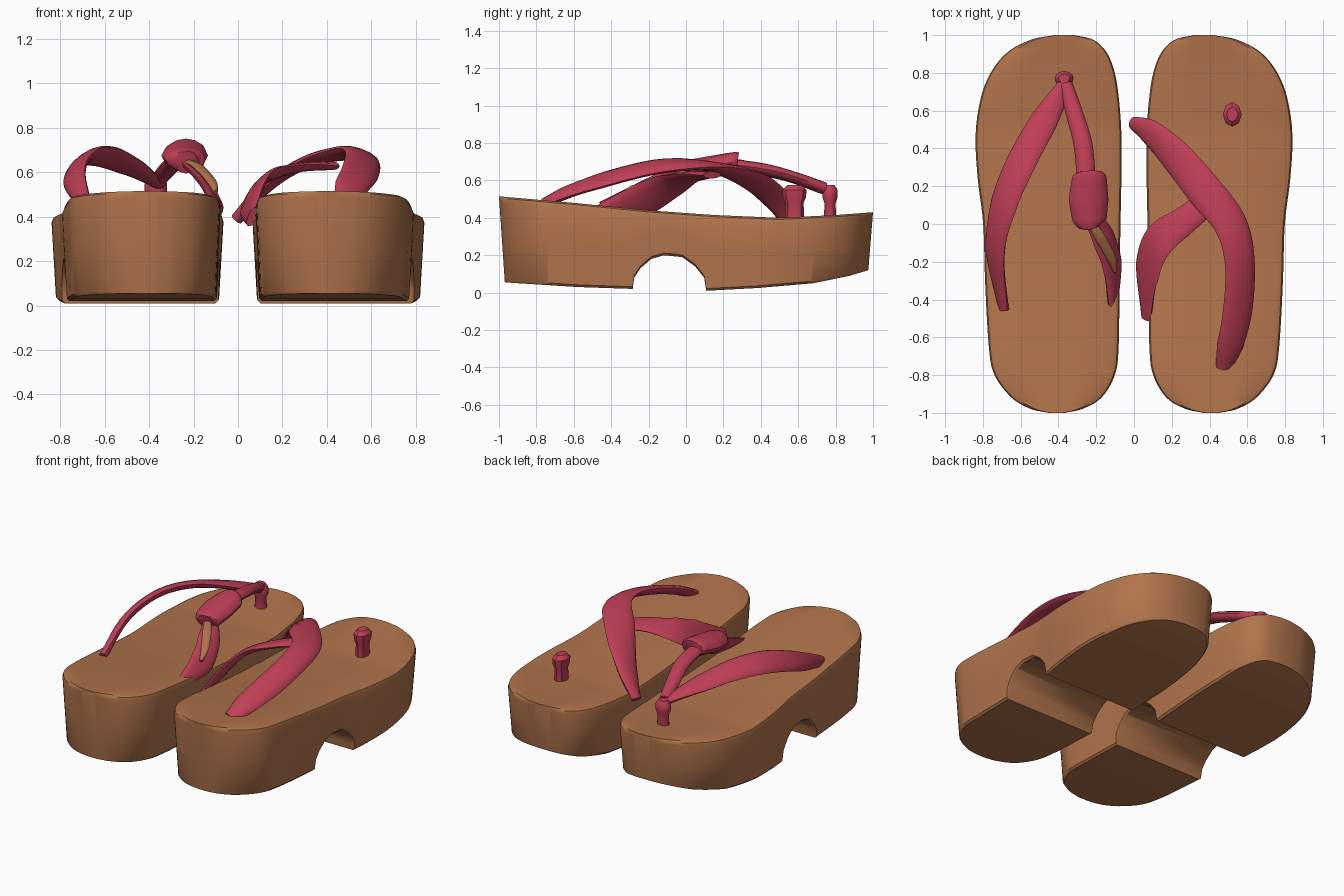
import bpy, bmesh, math
from mathutils import Vector

cube = bpy.data.objects.get("Cube")
if cube:
    bpy.data.objects.remove(cube, do_unlink=True)


def material(name, colour):
    mat = bpy.data.materials.new(name)
    mat.use_nodes = True
    mat.diffuse_color = colour
    bsdf = next(n for n in mat.node_tree.nodes if n.type == 'BSDF_PRINCIPLED')
    bsdf.inputs["Base Color"].default_value = colour
    bsdf.inputs["Roughness"].default_value = 0.7
    return mat


WOOD = material("warm wood", (0.44, 0.175, 0.072, 1))
CLOTH = material("rose cloth", (0.53, 0.05, 0.095, 1))


def loft(name, rings, mat):
    """Skin a row of closed rings and cap both ends."""
    bm = bmesh.new()
    rows = [[bm.verts.new(p) for p in ring] for ring in rings]
    n = len(rows[0])
    for a, b in zip(rows, rows[1:]):
        for i in range(n):
            j = (i + 1) % n
            bm.faces.new((a[i], a[j], b[j], b[i]))
    bm.faces.new(rows[0])
    bm.faces.new(rows[-1])
    bmesh.ops.recalc_face_normals(bm, faces=bm.faces[:])
    mesh = bpy.data.meshes.new(name)
    bm.to_mesh(mesh)
    bm.free()
    mesh.materials.append(mat)
    obj = bpy.data.objects.new(name, mesh)
    bpy.context.collection.objects.link(obj)
    bpy.ops.object.select_all(action='DESELECT')
    obj.select_set(True)
    bpy.context.view_layer.objects.active = obj
    bpy.ops.object.shade_smooth_by_angle(angle=math.radians(40))
    return obj


def smooth_path(points, steps=5):
    """Catmull-Rom curve through the points."""
    p = [Vector(q) for q in points]
    p = [2 * p[0] - p[1]] + p + [2 * p[-1] - p[-2]]
    out = []
    for a, b, c, d in zip(p, p[1:], p[2:], p[3:]):
        for s in range(steps):
            t = s / steps
            out.append(0.5 * (2 * b + (c - a) * t + (2 * a - 5 * b + 4 * c - d) * t ** 2
                              + (3 * b - a - 3 * c + d) * t ** 3))
    return out + [p[-2]]


def lerp(table, x, col=1):
    for a, b in zip(table, table[1:]):
        if x <= b[0]:
            t = max(0, (x - a[0]) / max(b[0] - a[0], 1e-6))
            return a[col] + (b[col] - a[col]) * t
    return table[-1][col]


# Sole outline as (y, outer x, inner x), then top and underside heights along y
OUTLINE = smooth_path([(-1, .46, .36), (-.98, .55, .27), (-.92, .65, .17), (-.8, .74, .1),
                       (-.65, .77, .08), (-.3, .79, .075), (0, .80, .07), (.25, .83, .065),
                       (.48, .84, .065), (.68, .81, .08), (.82, .75, .105), (.92, .66, .15),
                       (.98, .54, .22), (1, .43, .31)])
TOP = [(-1, .515), (-.6, .48), (-.2, .44), (.15, .415), (.5, .40), (.8, .415), (1, .43)]
UNDER = [(-1, .055), (-.6, .03), (-.295, .02), (-.285, .08), (-.25, .13), (-.19, .18),
         (-.12, .2), (-.02, .19), (.05, .14), (.1, .08), (.112, .01), (.4, .025),
         (.7, .05), (.9, .09), (1, .12)]


def sole(name, side):
    stations = sorted({round(p.x, 4) for p in OUTLINE} | {row[0] for row in UNDER})
    rings = []
    for y in stations:
        xo, xi = lerp(OUTLINE, y, 1), lerp(OUTLINE, y, 2)
        cx, h = (xo + xi) / 2, (xo - xi) / 2
        top, low = lerp(TOP, y), lerp(UNDER, y)
        r = min(.03, h * .3)
        half = [(h - .012, low), (h, low + .012), (h, (low + top) / 2), (h, top - .03),
                (h - r * .3, top - .009), (h - r, top), (h * .4, top)]
        section = half + [(-x, z) for x, z in reversed(half)]
        ring = []
        for x, z in section:
            f = 1 - z / top
            ring.append((side * (cx + x * (1 - .06 * f)), y * (1 - .035 * f), z))
        rings.append(ring)
    return loft(name, rings, WOOD)


def strap(name, points, widths, thick=.025, centre=None, mat=CLOTH, sides=12):
    """Sweep a flat oval along a path, its broad face turned away from the foot."""
    path = smooth_path(points)
    rings = []
    for i, p in enumerate(path):
        t = (path[min(i + 1, len(path) - 1)] - path[max(i - 1, 0)]).normalized()
        out = Vector((p.x - centre, 0, p.z - .25)) if centre is not None else Vector((0, 0, 1))
        across = t.cross(out).normalized()
        normal = across.cross(t)
        u = i / (len(path) - 1) * (len(widths) - 1)
        k = min(int(u), len(widths) - 2)
        w = widths[k] + (widths[k + 1] - widths[k]) * (u - k)
        rings.append([p + across * w * math.cos(a) + normal * thick * math.sin(a)
                      for a in (2 * math.pi * s / sides for s in range(sides))])
    return loft(name, rings, mat)


def turned(name, centre, profile, sx, sy, sides=12):
    """Upright rounded part from (height, scale) pairs."""
    rings = [[(centre[0] + sx * r * math.cos(a), centre[1] + sy * r * math.sin(a), z)
              for a in (2 * math.pi * s / sides for s in range(sides))] for z, r in profile]
    return loft(name, rings, CLOTH)


sole("right_sole", -1)
sole("left_sole", 1)

# Right sandal: outer strap, toe post, thin strap, knot and inner strap
strap("right_outer_strap",
      [(-.36, .74, .55), (-.48, .54, .62), (-.60, .32, .67), (-.69, .1, .66),
       (-.735, -.15, .58), (-.69, -.45, .455)],
      [.04, .075, .085, .085, .07, .035], centre=-.4)
turned("right_toe_post", (-.37, .77),
       [(.39, .8), (.48, .75), (.51, 1), (.55, 1), (.575, .6)], .05, .04)
strap("right_thin_strap",
      [(-.36, .74, .56), (-.32, .6, .61), (-.27, .42, .66), (-.25, .2, .69)],
      [.035, .045, .05, .05], .03)
strap("right_knot",
      [(-.235, .275, .695), (-.235, .25, .695), (-.24, .13, .675), (-.235, .02, .655),
       (-.23, -.01, .645)],
      [.06, .09, .105, .09, .05], .055)
strap("right_inner_strap",
      [(-.22, .03, .63), (-.16, -.08, .565), (-.115, -.22, .49), (-.11, -.43, .43)],
      [.05, .075, .08, .04], .02, centre=-.4)
strap("right_strap_lining",
      [(-.235, .02, .65), (-.18, -.07, .625), (-.12, -.18, .56), (-.1, -.25, .51)],
      [.02, .028, .025, .01], .012, mat=WOOD)

# Left sandal: long strap crossing the foot, inner strap and loose toe peg
strap("left_long_strap",
      [(-.005, .535, .39), (.09, .48, .50), (.22, .36, .60), (.37, .18, .665),
       (.51, -.0, .685), (.56, -.2, .665), (.55, -.45, .60), (.51, -.64, .535),
       (.475, -.76, .475)],
      [.035, .075, .09, .095, .09, .085, .085, .075, .045], .028, centre=.4)
strap("left_inner_strap",
      [(.42, .14, .63), (.27, .02, .62), (.13, -.09, .575), (.07, -.25, .49), (.065, -.5, .40)],
      [.06, .075, .1, .11, .05], .02, centre=.4)
turned("left_toe_peg", (.52, .58),
       [(.39, .8), (.48, .75), (.51, .95), (.55, 1), (.575, .6)], .05, .065, sides=8)
